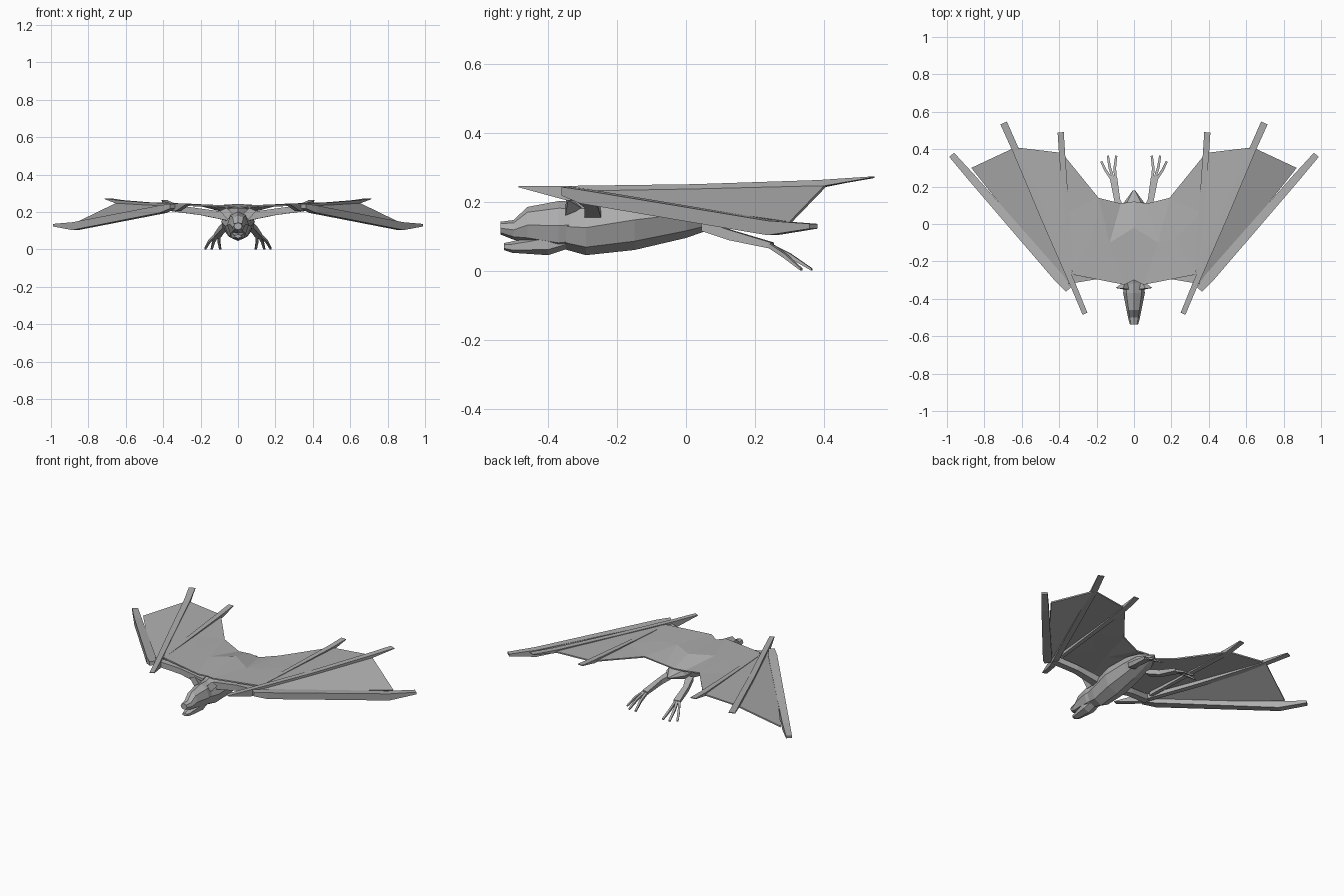
import bpy, bmesh, math
from mathutils import Vector

cube = bpy.data.objects.get("Cube")
if cube:
    bpy.data.objects.remove(cube, do_unlink=True)

GREY = (0.42, 0.42, 0.42, 1)
mat = bpy.data.materials.new("bat grey")
mat.use_nodes = True
mat.diffuse_color = GREY
bsdf = mat.node_tree.nodes["Principled BSDF"]
bsdf.inputs["Base Color"].default_value = GREY
bsdf.inputs["Roughness"].default_value = 0.8


def finish(name, bm, mirror=False):
    if not bm.faces[:]:
        return None
    bmesh.ops.recalc_face_normals(bm, faces=bm.faces)
    me = bpy.data.meshes.new(name)
    bm.to_mesh(me)
    bm.free()
    me.materials.append(mat)
    ob = bpy.data.objects.new(name, me)
    bpy.context.collection.objects.link(ob)
    if mirror:
        mod = ob.modifiers.new("Mirror", "MIRROR")
        mod.use_clip = True
    return ob


def skin(bm, rings):
    """Join rings of points into a closed, capped tube."""
    rows = [[bm.verts.new(p) for p in ring] for ring in rings]
    n = len(rows[0])
    for a, b in zip(rows, rows[1:]):
        for i in range(n):
            j = (i + 1) % n
            bm.faces.new((a[i], a[j], b[j], b[i]))
    bm.faces.new(rows[0])
    bm.faces.new(rows[-1])


def loft(name, stations, sides=8):
    """Faceted body from (y, bottom, top, half width) stations."""
    bm = bmesh.new()
    rings = []
    for y, lo, hi, w in stations:
        angles = [math.tau * i / sides + math.pi / 2 for i in range(sides)]
        rings.append([(w * math.cos(a), y, (lo + hi) / 2 + (hi - lo) / 2 * math.sin(a))
                      for a in angles])
    skin(bm, rings)
    return finish(name, bm)


def bone(name, stations):
    """Square-section bar through (top point, width, depth) stations, mirrored."""
    bm = bmesh.new()
    pts = [Vector(s[0]) for s in stations]
    run = pts[-1] - pts[0]
    side = Vector((run.y, -run.x, 0)).normalized()
    down = Vector((0, 0, -1))
    rings = []
    for p, (_, w, d) in zip(pts, stations):
        s = side * w / 2
        rings.append([p - s, p + s, p + s + down * d, p - s + down * d])
    skin(bm, rings)
    return finish(name, bm, True)


def membrane(name, points, faces):
    """Thin mirrored sheet of skin."""
    bm = bmesh.new()
    vs = [bm.verts.new(p) for p in points]
    for f in faces:
        bm.faces.new([vs[i] for i in f])
    ob = finish(name, bm, True)
    if sum(p.normal.z for p in ob.data.polygons) < 0:
        ob.data.flip_normals()
    solid = ob.modifiers.new("Thickness", "SOLIDIFY")
    solid.thickness = 0.008
    solid.offset = -1
    return ob


# Head, jaw and torso
loft("head", [(-0.538, 0.105, 0.142, 0.022), (-0.50, 0.09, 0.147, 0.032),
              (-0.46, 0.08, 0.185, 0.04), (-0.37, 0.06, 0.202, 0.058),
              (-0.29, 0.07, 0.20, 0.05)])
loft("lower_jaw", [(-0.528, 0.06, 0.08, 0.018), (-0.505, 0.052, 0.085, 0.026),
                   (-0.40, 0.045, 0.11, 0.042), (-0.34, 0.065, 0.12, 0.035)], 6)
loft("torso", [(-0.38, 0.07, 0.19, 0.045), (-0.29, 0.045, 0.205, 0.07),
               (-0.15, 0.06, 0.235, 0.09), (0.0, 0.095, 0.235, 0.075),
               (0.10, 0.13, 0.205, 0.065), (0.18, 0.16, 0.17, 0.006)])

# Ears
bm = bmesh.new()
base = [bm.verts.new(p) for p in ((0.025, -0.35, 0.185), (0.055, -0.35, 0.16), (0.04, -0.30, 0.18))]
tip = [bm.verts.new(p) for p in ((0.06, -0.345, 0.222), (0.098, -0.342, 0.205))]
for f in ((base[0], base[1], tip[1], tip[0]), (base[1], base[2], tip[1]),
          (base[2], base[0], tip[0]), (base[2], tip[0], tip[1]), base):
    bm.faces.new(f)
finish("ear", bm, True)

# Wing skin, inner panel
membrane("inner_wing",
         [(0, -0.30, 0.225), (0.05, -0.325, 0.235), (0.33, -0.27, 0.243),
          (0, -0.02, 0.243), (0.13, -0.10, 0.235), (0.22, -0.08, 0.242),
          (0.36, 0.06, 0.244), (0, 0.12, 0.205), (0.07, 0.11, 0.205),
          (0.19, 0.14, 0.236), (0.385, 0.38, 0.248)],
         [(0, 1, 4, 3), (1, 2, 5, 4), (2, 6, 5), (3, 4, 8, 7), (4, 5, 9),
          (4, 9, 8), (5, 6, 9), (6, 10, 9), ])

# Wing skin between the fingers
membrane("middle_wing",
         [(0.33, -0.29, 0.241), (0.385, 0.38, 0.248), (0.635, 0.41, 0.256)], [(0, 1, 2)])
membrane("outer_wing",
         [(0.33, -0.31, 0.239), (0.635, 0.41, 0.256), (0.87, 0.30, 0.142),
          (0.37, -0.33, 0.232)], [(0, 1, 2, 3)])

# Arm and finger bones
bone("arm", [((0.04, -0.27, 0.195), 0.05, 0.045), ((0.20, -0.275, 0.218), 0.04, 0.035),
             ((0.35, -0.30, 0.238), 0.04, 0.035)])
bone("inner_finger", [((0.335, -0.25, 0.243), 0.022, 0.03), ((0.355, 0.0, 0.248), 0.026, 0.025),
                      ((0.385, 0.38, 0.258), 0.033, 0.02), ((0.392, 0.49, 0.265), 0.033, 0.005)])
bone("middle_finger", [((0.262, -0.48, 0.246), 0.028, 0.004), ((0.32, -0.34, 0.246), 0.03, 0.042),
                       ((0.48, 0.03, 0.251), 0.034, 0.032), ((0.63, 0.39, 0.263), 0.036, 0.02),
                       ((0.697, 0.54, 0.273), 0.038, 0.004)])
bone("outer_finger", [((0.35, -0.35, 0.243), 0.035, 0.025), ((0.40, -0.29, 0.235), 0.052, 0.04),
                      ((0.87, 0.25, 0.145), 0.042, 0.042), ((0.975, 0.37, 0.136), 0.034, 0.014)])

# Legs and toes
bone("leg", [((0.06, 0.05, 0.145), 0.045, 0.03), ((0.09, 0.13, 0.118), 0.032, 0.03),
             ((0.11, 0.25, 0.082), 0.04, 0.018)])
for i, (x, y) in enumerate(((0.095, 0.365), (0.14, 0.365), (0.175, 0.335))):
    start = 0.1 + 0.01 * i
    bone("toe_%d" % (i + 1), [((start, 0.24, 0.082), 0.014, 0.014),
                              (((start + x) / 2 + 0.005, (0.24 + y) / 2, 0.05), 0.014, 0.014),
                              ((x, y, 0.007), 0.012, 0.007)])
